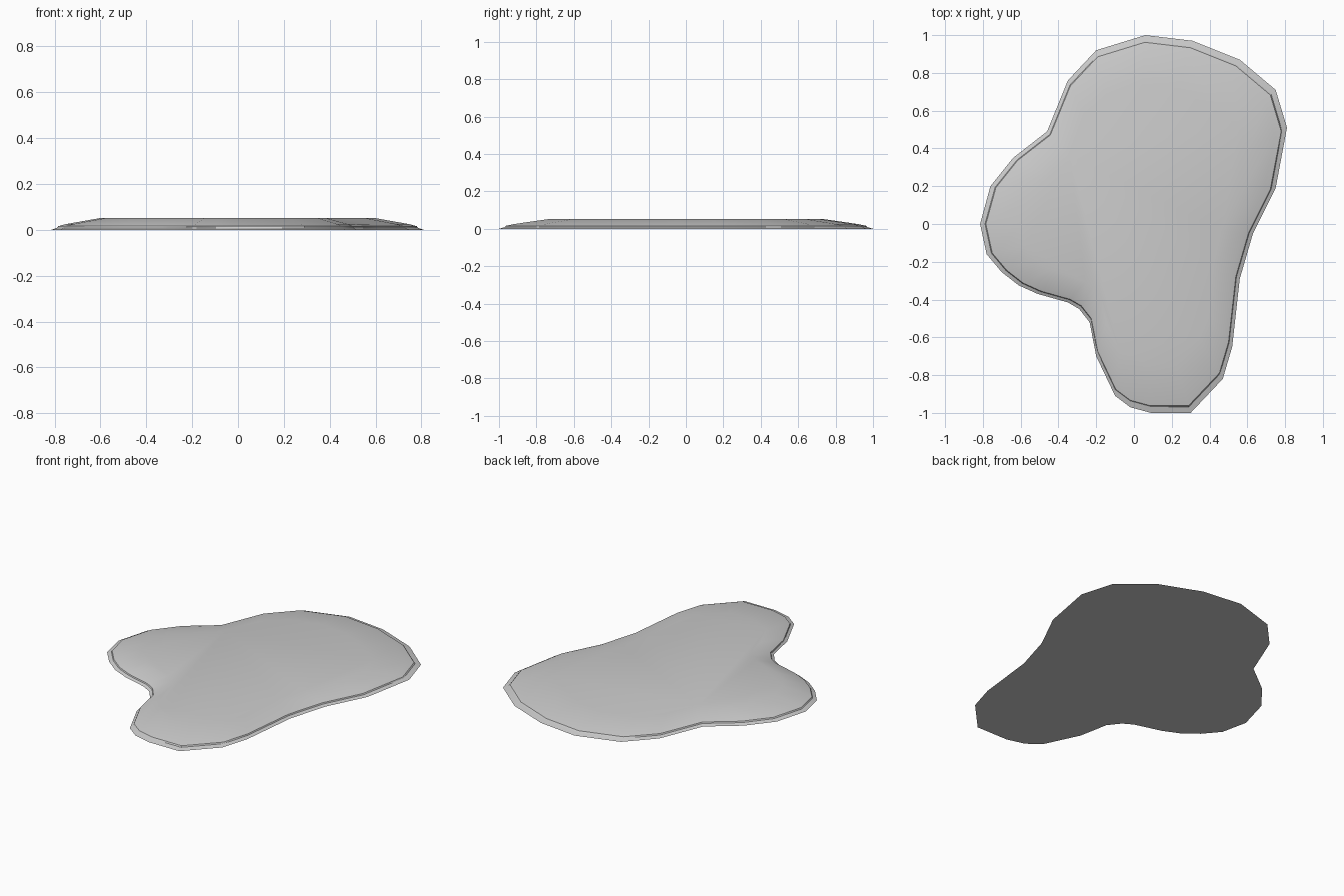
import bpy, bmesh, math

if "Cube" in bpy.data.objects:
    bpy.data.objects.remove(bpy.data.objects["Cube"])

# Shoreline, read clockwise from the back
outline = [(0.06, 1.0), (0.31, 0.97), (0.56, 0.87), (0.75, 0.71), (0.81, 0.51),
           (0.75, 0.19), (0.63, -0.05), (0.56, -0.29), (0.52, -0.65), (0.47, -0.82),
           (0.30, -1.0), (0.09, -1.0), (-0.02, -0.97), (-0.10, -0.91), (-0.20, -0.70),
           (-0.235, -0.52), (-0.29, -0.45), (-0.35, -0.415), (-0.51, -0.37),
           (-0.61, -0.325), (-0.70, -0.255), (-0.78, -0.16), (-0.815, 0.0),
           (-0.76, 0.20), (-0.64, 0.35), (-0.46, 0.49), (-0.35, 0.76), (-0.20, 0.92)]

# Cross-section: (scale of the outline, height)
profile = [(1.0, 0.0), (0.968, 0.009), (0.962, 0.016), (0.92, 0.025), (0.74, 0.051)]

bm = bmesh.new()
rings = [[bm.verts.new((x * s, y * s, z)) for x, y in outline] for s, z in profile]

# Sloping rim and domed edge
n = len(outline)
for low, high in zip(rings, rings[1:]):
    for i in range(n):
        j = (i + 1) % n
        bm.faces.new((low[i], low[j], high[j], high[i]))

# Flat top and underside
bm.faces.new(rings[-1])
bm.faces.new(rings[0])
bmesh.ops.recalc_face_normals(bm, faces=bm.faces)

mesh = bpy.data.meshes.new("puddle")
bm.to_mesh(mesh)
bm.free()
puddle = bpy.data.objects.new("puddle", mesh)
bpy.context.collection.objects.link(puddle)

# Smooth surface with a crisp shoreline
bpy.context.view_layer.objects.active = puddle
puddle.select_set(True)
bpy.ops.object.shade_smooth_by_angle(angle=math.radians(25))
